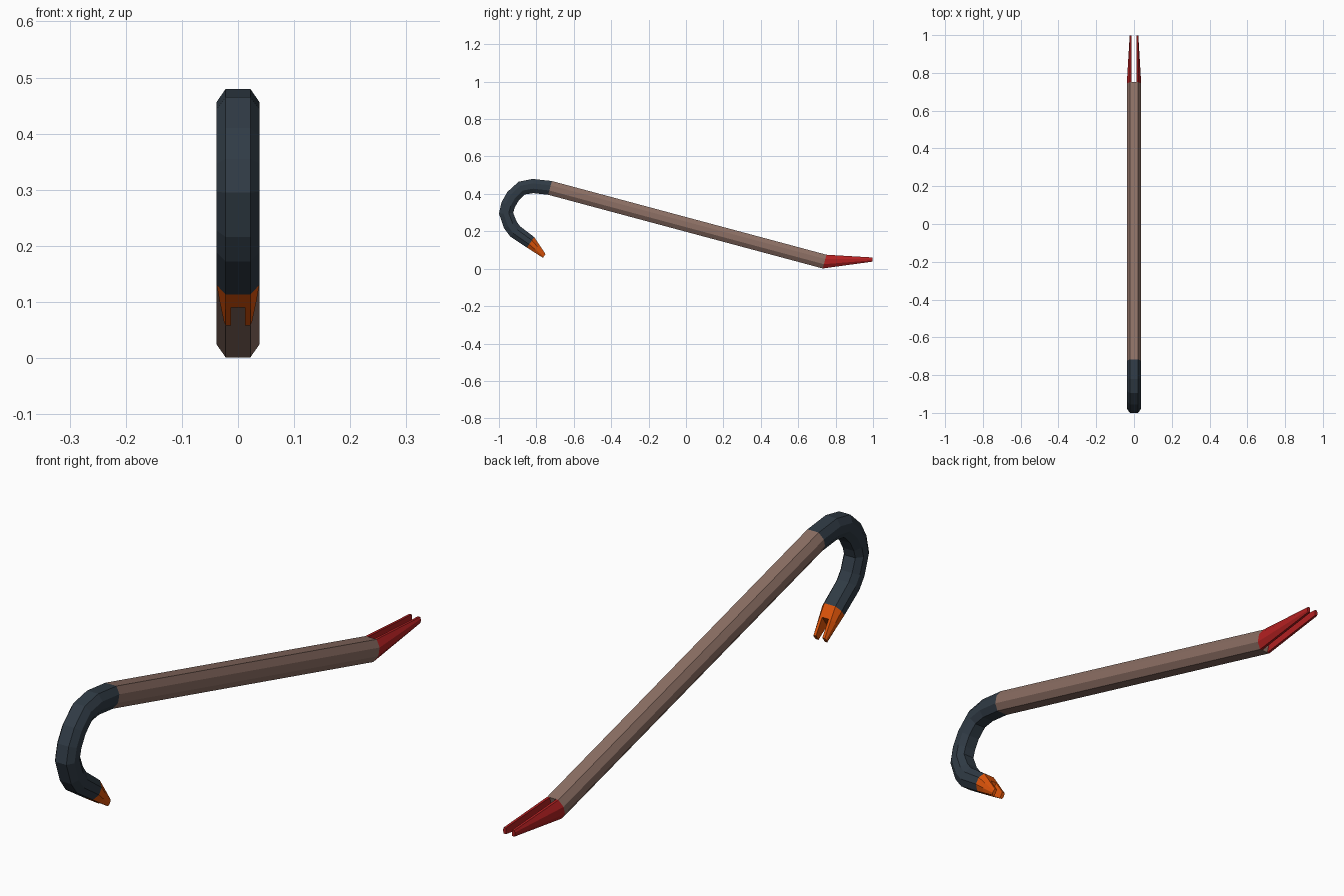
import bpy, bmesh
from mathutils import Vector

if "Cube" in bpy.data.objects:
    bpy.data.objects.remove(bpy.data.objects["Cube"])


def srgb(r, g, b):
    lin = lambda c: c / 12.92 if c <= 0.04045 else ((c + 0.055) / 1.055) ** 2.4
    return [lin(c / 255) for c in (r, g, b)] + [1]


def material(name, rgb):
    m = bpy.data.materials.new(name)
    m.diffuse_color = srgb(*rgb)
    m.use_nodes = True
    m.node_tree.nodes["Principled BSDF"].inputs["Base Color"].default_value = m.diffuse_color
    return m


brown = material("brown grip", (141, 112, 101))
slate = material("dark slate", (48, 59, 69))
red = material("red", (178, 32, 33))
orange = material("orange", (222, 84, 10))

SLOT = 0.0125  # half width of the nail slot


def octagon(h=0.038, side=0.038, flat=0.022, k=0.38):
    half = [(flat, h), (side, h * k), (side, -h * k), (flat, -h)]
    return half + [(-x, z) for x, z in reversed(half)]


def prong(h=0.038, side=0.038, flat=0.022, k=0.38):
    return [(SLOT, h), (flat, h), (side, h * k), (side, -h * k), (flat, -h), (SLOT, -h)]


def loft(name, stations, mat, mirror=False):
    """stations: (centre yz, outward normal yz, section points)"""
    bm = bmesh.new()
    rings = []
    for c, n, section in stations:
        n = Vector(n).normalized()
        rings.append([bm.verts.new((x, c[0] + n.x * h, c[1] + n.y * h)) for x, h in section])
    for a, b in zip(rings, rings[1:]):
        for i in range(len(a)):
            j = (i + 1) % len(a)
            bm.faces.new((a[i], a[j], b[j], b[i]))
    bm.faces.new(rings[0])
    bm.faces.new(rings[-1])
    bmesh.ops.recalc_face_normals(bm, faces=bm.faces)
    me = bpy.data.meshes.new(name)
    bm.to_mesh(me)
    bm.free()
    me.materials.append(mat)
    ob = bpy.data.objects.new(name, me)
    bpy.context.collection.objects.link(ob)
    if mirror:
        ob.modifiers.new("mirror", 'MIRROR').use_mirror_merge = False
    return ob


# Straight octagonal shaft
bar_n = (0.259, 0.966)
foot, neck = (0.741, 0.038), (-0.727, 0.432)
loft("shaft", [(foot, bar_n, octagon()), (neck, bar_n, octagon())], brown)

# Curved hook swept along the bend
path = [neck, (-0.818, 0.442), (-0.878, 0.431), (-0.925, 0.387), (-0.951, 0.341),
        (-0.962, 0.297), (-0.939, 0.234), (-0.913, 0.199), (-0.831, 0.141)]
end_n = (-0.57, -0.82)
stations = []
for i, p in enumerate(path):
    if i == 0:
        n = bar_n
    elif i == len(path) - 1:
        n = end_n
    else:
        t = (Vector(path[i + 1]) - Vector(p)).normalized() + (Vector(p) - Vector(path[i - 1])).normalized()
        n = (t.y, -t.x)
    stations.append((p, n, octagon(0.034 if i == len(path) - 1 else 0.038)))
loft("hook", stations, slate)

# Forked flat claw at the foot of the shaft
loft("foot_claw", [(foot, bar_n, prong()),
                   ((0.998, 0.049), (0, 1), prong(0.011, 0.023, 0.021))], red, True)

# Short forked claw on the hook: solid root, then two prongs
a, b = Vector(path[-1]), Vector((-0.758, 0.068))
mid = a.lerp(b, 0.42)
loft("hook_claw_root", [(a, end_n, octagon(0.034)),
                        (mid, end_n, octagon(0.025, 0.033))], orange)
loft("hook_claw_prongs", [(mid, end_n, prong(0.025, 0.033)),
                          (b, end_n, prong(0.012, 0.025))], orange, True)
